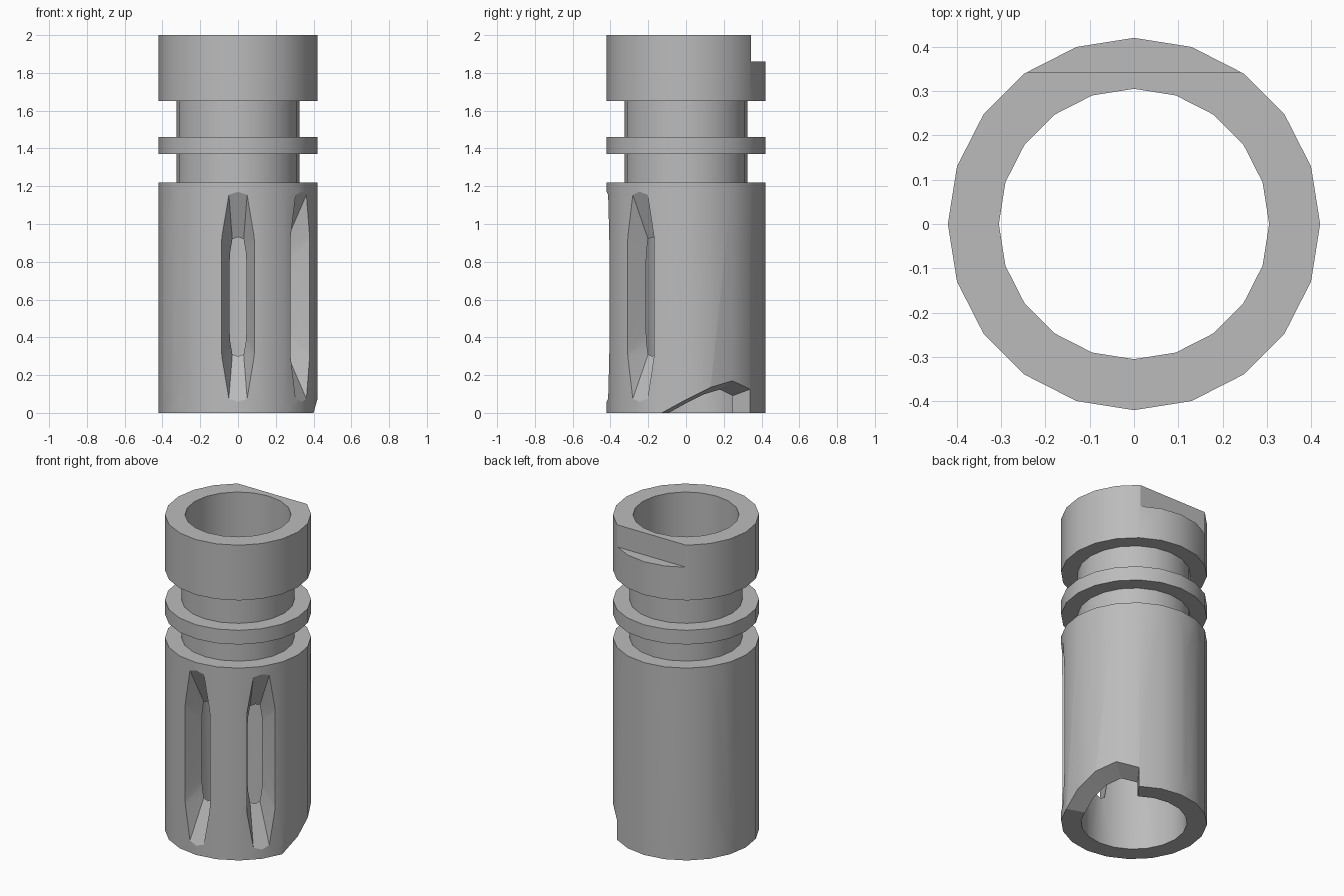
import bpy, bmesh
from math import cos, sin, radians
from mathutils import Matrix, Vector

cube = bpy.data.objects.get("Cube")
if cube:
    bpy.data.objects.remove(cube)

SIDES = 20
OUTER, NECK, BORE = 0.42, 0.325, 0.305

metal = bpy.data.materials.new("grey_metal")
metal.use_nodes = True
metal.diffuse_color = (0.5, 0.5, 0.5, 1)
metal.node_tree.nodes["Principled BSDF"].inputs["Base Color"].default_value = (0.5, 0.5, 0.5, 1)


def add_object(name, bm):
    bmesh.ops.recalc_face_normals(bm, faces=bm.faces)
    mesh = bpy.data.meshes.new(name)
    bm.to_mesh(mesh)
    bm.free()
    mesh.materials.append(metal)
    obj = bpy.data.objects.new(name, mesh)
    bpy.context.collection.objects.link(obj)
    return obj


def lathe(name, profile):
    """Revolve a closed (radius, z) profile around the z axis."""
    bm = bmesh.new()
    rings = []
    for i in range(SIDES):
        a = radians(360 / SIDES * i)
        rings.append([bm.verts.new((r * cos(a), r * sin(a), z)) for r, z in profile])
    n = len(profile)
    for i in range(SIDES):
        a, b = rings[i], rings[(i + 1) % SIDES]
        for j in range(n):
            k = (j + 1) % n
            bm.faces.new((a[j], b[j], b[k], a[k]))
    return add_object(name, bm)


def cut(target, cutter):
    mod = target.modifiers.new(cutter.name, 'BOOLEAN')
    mod.operation = 'DIFFERENCE'
    mod.solver = 'EXACT'
    mod.object = cutter
    cutter.hide_render = True
    cutter.hide_viewport = True


# Tube with two ring grooves
body = lathe("slotted_tube", [
    (BORE, 0), (OUTER, 0), (OUTER, 1.22), (NECK, 1.22), (NECK, 1.37), (OUTER, 1.37),
    (OUTER, 1.46), (NECK, 1.46), (NECK, 1.65), (OUTER, 1.65), (OUTER, 2), (BORE, 2)])

# Flared slot cutters: outline grows from the bore to the outer wall
inner_outline = [(0.045, 0.19), (0.03, 0.305)]
outer_outline = [(0.088, 0.30), (0.048, 0.535)]


def slot_cutter(name, angle):
    bm = bmesh.new()
    for radius in (0.25, 0.50):
        t = (radius - 0.30) / 0.11
        for p, q in zip(inner_outline, outer_outline):
            w, h = Vector(p).lerp(Vector(q), t) if 0 <= t <= 1 else Vector(p) + (Vector(q) - Vector(p)) * t
            for sx in (-1, 1):
                for sz in (-1, 1):
                    bm.verts.new((radius, sx * w, 0.615 + sz * h))
    bmesh.ops.convex_hull(bm, input=bm.verts)
    bm.transform(Matrix.Rotation(radians(angle), 4, 'Z'))
    return add_object(name, bm)


for i in range(5):
    cut(body, slot_cutter(f"slot_cutter_{i + 1}", -36 - 54 * i))

# Flat step at the back of the top collar
bm = bmesh.new()
bmesh.ops.create_cube(bm, size=1, matrix=Matrix.Translation((0, 0.843, 2.36)))
cut(body, add_object("step_cutter", bm))

# Rising notch in the bottom rim, ending in a radial wall
bm = bmesh.new()
reach = 0.6
top_mid, low_mid = bm.verts.new((0, 0, 0)), bm.verts.new((0, 0, -0.2))
tops, lows = [], []
for i, rim in enumerate((-0.001, 0.07, 0.135, 0.17, 0.125)):
    a = radians(-18 + 18 * i)
    tops.append(bm.verts.new((reach * cos(a), reach * sin(a), rim * reach / OUTER)))
    lows.append(bm.verts.new((reach * cos(a), reach * sin(a), -0.2)))
for i in range(len(tops) - 1):
    bm.faces.new((top_mid, tops[i], tops[i + 1]))
    bm.faces.new((low_mid, lows[i + 1], lows[i]))
    bm.faces.new((tops[i], lows[i], lows[i + 1], tops[i + 1]))
for i in (0, -1):
    bm.faces.new((top_mid, tops[i], lows[i], low_mid))
cut(body, add_object("notch_cutter", bm))

# Apply the cuts, then smooth the round walls
bpy.context.view_layer.update()
cutters = [m.object for m in body.modifiers]
evaluated = body.evaluated_get(bpy.context.evaluated_depsgraph_get())
finished = bpy.data.meshes.new_from_object(evaluated)
body.modifiers.clear()
body.data = finished
for cutter in cutters:
    bpy.data.objects.remove(cutter)
bpy.ops.object.select_all(action='DESELECT')
body.select_set(True)
bpy.context.view_layer.objects.active = body
bpy.ops.object.shade_smooth_by_angle(angle=radians(25))
